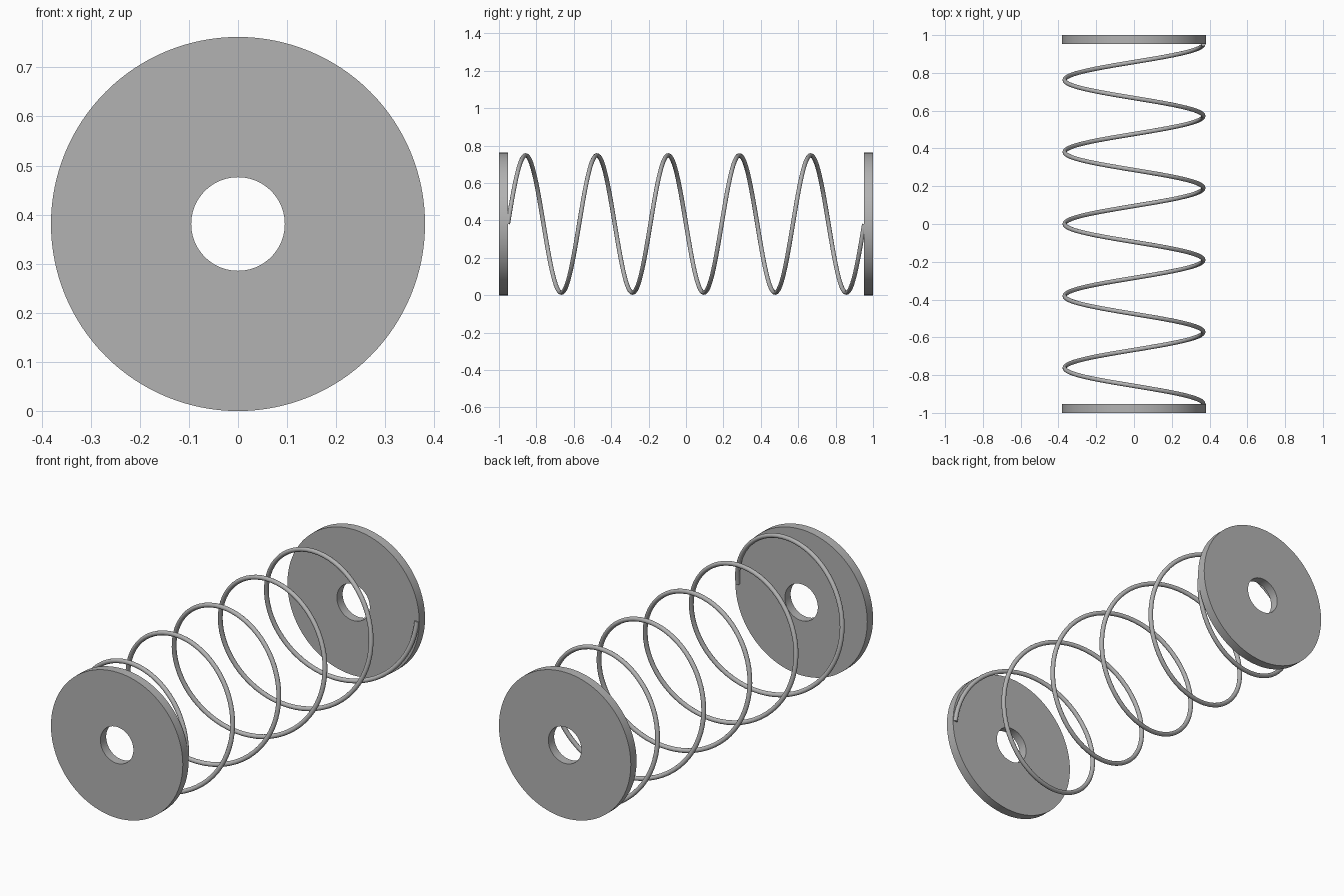
import bpy, bmesh, math

RADIUS = 0.381          # plate radius, also the coil pitch
THICK = RADIUS / 8
TURNS, STEPS = 5, 64

cube = bpy.data.objects.get("Cube")
if cube:
    bpy.data.objects.remove(cube, do_unlink=True)


def make_material(name, value):
    mat = bpy.data.materials.new(name)
    mat.use_nodes = True
    colour = (value, value, value, 1)
    mat.diffuse_color = colour
    mat.node_tree.nodes["Principled BSDF"].inputs["Base Color"].default_value = colour
    return mat


grey = make_material("steel grey", 0.45)


def finish(name, bm):
    """Turn a bmesh into a shaded object."""
    bmesh.ops.recalc_face_normals(bm, faces=bm.faces)
    mesh = bpy.data.meshes.new(name)
    bm.to_mesh(mesh)
    bm.free()
    obj = bpy.data.objects.new(name, mesh)
    bpy.context.collection.objects.link(obj)
    mesh.materials.append(grey)
    bpy.ops.object.select_all(action="DESELECT")
    obj.select_set(True)
    bpy.context.view_layer.objects.active = obj
    bpy.ops.object.shade_smooth_by_angle(angle=math.radians(35))


def sweep(bm, rings, closed):
    """Skin a list of closed vertex rings."""
    count = len(rings) if closed else len(rings) - 1
    for i in range(count):
        a, b = rings[i], rings[(i + 1) % len(rings)]
        for j in range(len(a)):
            k = (j + 1) % len(a)
            bm.faces.new((a[j], a[k], b[k], b[j]))


# End plates: a rectangular section turned around the long axis
def plate(name, y0, y1):
    bm = bmesh.new()
    section = [(RADIUS / 4, y0), (RADIUS, y0), (RADIUS, y1), (RADIUS / 4, y1)]
    rings = []
    for i in range(128):
        t = math.tau * i / 128
        rings.append([bm.verts.new((r * math.cos(t), y, RADIUS + r * math.sin(t)))
                      for r, y in section])
    sweep(bm, rings, True)
    finish(name, bm)


plate("front_plate", -1, -1 + THICK)
plate("back_plate", 1 - THICK, 1)

# Spring: round wire swept along a helix
COIL, WIRE, SIDES = 0.367, 0.0115, 16
bm = bmesh.new()
rings = []
slope = RADIUS / math.tau
length = math.hypot(COIL, slope)
for i in range(TURNS * STEPS + 1):
    t = math.tau * i / STEPS
    c, s = math.cos(t), math.sin(t)
    y = -1 + THICK + slope * t
    ring = []
    for j in range(SIDES):
        a = math.tau * j / SIDES
        out, side = WIRE * math.cos(a), WIRE * math.sin(a)
        along = side * slope / length      # tilt the ring square to the wire
        r = COIL + out
        ring.append(bm.verts.new((r * c + along * s,
                                  y + side * COIL / length,
                                  RADIUS + r * s - along * c)))
    rings.append(ring)
sweep(bm, rings, False)
bm.faces.new(rings[0])
bm.faces.new(rings[-1])
finish("coil_spring", bm)
